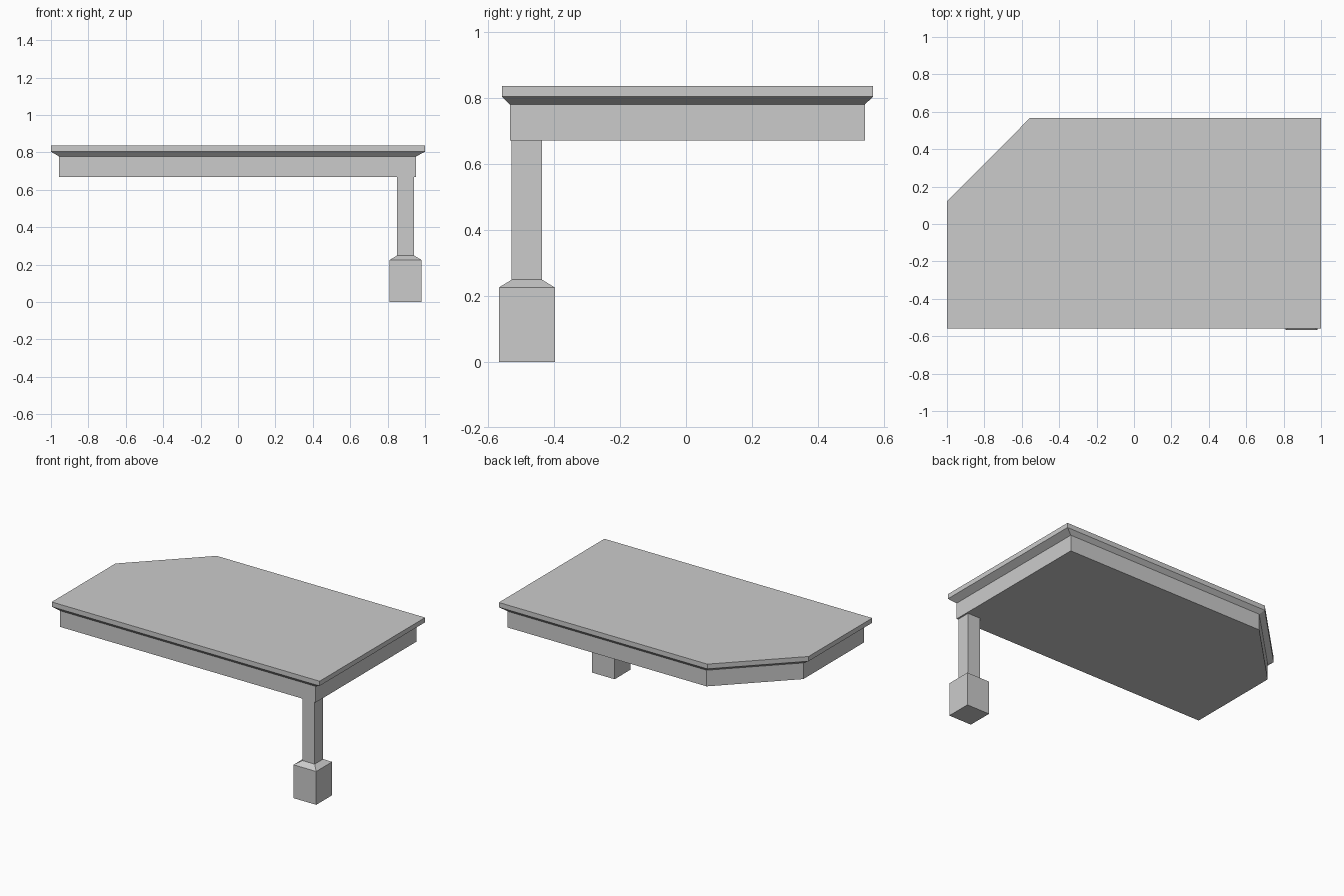
import bpy, bmesh

if "Cube" in bpy.data.objects:
    bpy.data.objects.remove(bpy.data.objects["Cube"])


def loft(name, outline, levels, centre):
    """Closed solid from an outline repeated at (z, scale) levels, scaled about centre."""
    bm = bmesh.new()
    cx, cy = centre
    rings = [[bm.verts.new((cx + (x - cx) * s, cy + (y - cy) * s, z)) for x, y in outline]
             for z, s in levels]
    n = len(outline)
    for low, high in zip(rings, rings[1:]):
        for i in range(n):
            j = (i + 1) % n
            bm.faces.new((low[i], low[j], high[j], high[i]))
    bm.faces.new(rings[0][::-1])
    bm.faces.new(rings[-1])
    bmesh.ops.recalc_face_normals(bm, faces=bm.faces)
    mesh = bpy.data.meshes.new(name)
    bm.to_mesh(mesh)
    bm.free()
    obj = bpy.data.objects.new(name, mesh)
    bpy.context.collection.objects.link(obj)
    return obj


# Roof slab with clipped back-left corner, sloped underside and inset fascia
slab = [(-1, -0.558), (1, -0.558), (1, 0.567), (-0.556, 0.567), (-1, 0.121)]
loft("roof_slab", slab,
     [(0.67, 0.955), (0.779, 0.955), (0.804, 1), (0.836, 1)], (-0.05, 0.0))

# Corner post: square base, chamfered shoulder and narrow shaft
px, py, half = 0.896, -0.482, 0.085
base = [(px - half, py - half), (px + half, py - half),
        (px + half, py + half), (px - half, py + half)]
loft("corner_post", base,
     [(0, 1), (0.225, 1), (0.249, 0.54), (0.67, 0.54)], (px, py))
